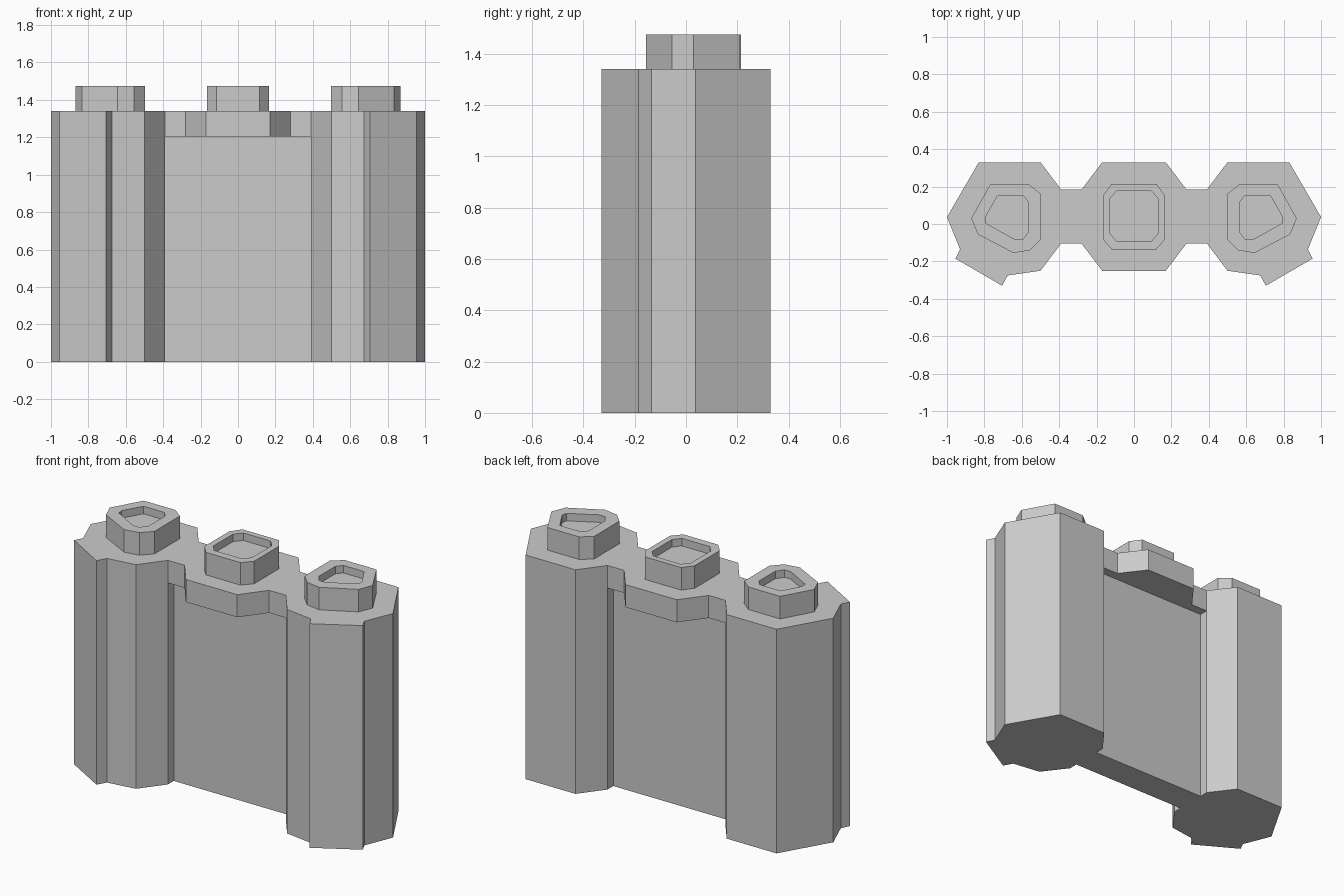
import bpy, bmesh

if "Cube" in bpy.data.objects:
    bpy.data.objects.remove(bpy.data.objects["Cube"])

H = 1.34        # height of the main body
TOP = 1.475     # top of the studs
LEDGE = 1.205   # underside of the upper plate
RECESS = 1.43   # floor of the stud pockets


def finish(name, bm):
    bmesh.ops.recalc_face_normals(bm, faces=bm.faces)
    me = bpy.data.meshes.new(name)
    bm.to_mesh(me)
    bm.free()
    ob = bpy.data.objects.new(name, me)
    bpy.context.collection.objects.link(ob)
    return ob


def flip(pts, s):
    return [(x * s, y) for x, y in pts]


def prism(name, pts, z0, z1):
    bm = bmesh.new()
    face = bm.faces.new([bm.verts.new((x, y, z0)) for x, y in pts])
    ext = bmesh.ops.extrude_face_region(bm, geom=[face], use_keep_orig=True)
    for v in ext["geom"]:
        if isinstance(v, bmesh.types.BMVert):
            v.co.z = z1
    return finish(name, bm)


def stud(name, outer, inner):
    """Raised stud with a shallow pocket, lofted through matching loops."""
    bm = bmesh.new()
    loops = [[bm.verts.new((x, y, z)) for x, y in pts] for pts, z in
             ((outer, H), (outer, TOP), (inner, TOP), (inner, RECESS))]
    n = len(outer)
    for a, b in zip(loops, loops[1:]):
        for i in range(n):
            j = (i + 1) % n
            bm.faces.new((a[i], a[j], b[j], b[i]))
    bm.faces.new(loops[-1])
    bm.faces.new(loops[0][::-1])
    return finish(name, bm)


# Outlines of the right-hand tower and its stud
tower = [(.39, .185), (.5, .33), (.83, .33), (1, .037), (.93, -.135), (.955, -.185),
         (.705, -.33), (.675, -.275), (.5, -.25), (.39, -.105)]
side_outer = [(.87, .03), (.77, .21), (.56, .21), (.497, .16),
              (.497, -.08), (.555, -.14), (.645, -.155), (.835, -.055)]
side_inner = [(.795, .035), (.73, .15), (.592, .15), (.563, .115),
              (.563, -.04), (.595, -.083), (.635, -.083), (.79, .003)]

# End towers and their studs
for side, s in (("right", 1), ("left", -1)):
    prism(side + "_tower", flip(tower, s), 0, H)
    stud(side + "_stud", flip(side_outer, s), flip(side_inner, s))

# Recessed wall between the towers
prism("middle_wall", [(-.39, -.05), (.39, -.05), (.39, .13), (-.39, .13)], 0, LEDGE)

# Upper plate joining the towers, with the central bulge front and back
half = [(.17, .33), (.28, .185), (.39, .185), (.39, -.105), (.28, -.105), (.17, -.25)]
prism("upper_plate", half + flip(half, -1)[::-1], LEDGE, H)

# Central stud
mid_outer = [(.12, .215), (.165, .153), (.165, -.083), (.115, -.14)]
mid_inner = [(.09, .18), (.128, .136), (.128, -.05), (.092, -.094)]
stud("middle_stud", mid_outer + flip(mid_outer, -1)[::-1],
     mid_inner + flip(mid_inner, -1)[::-1])
